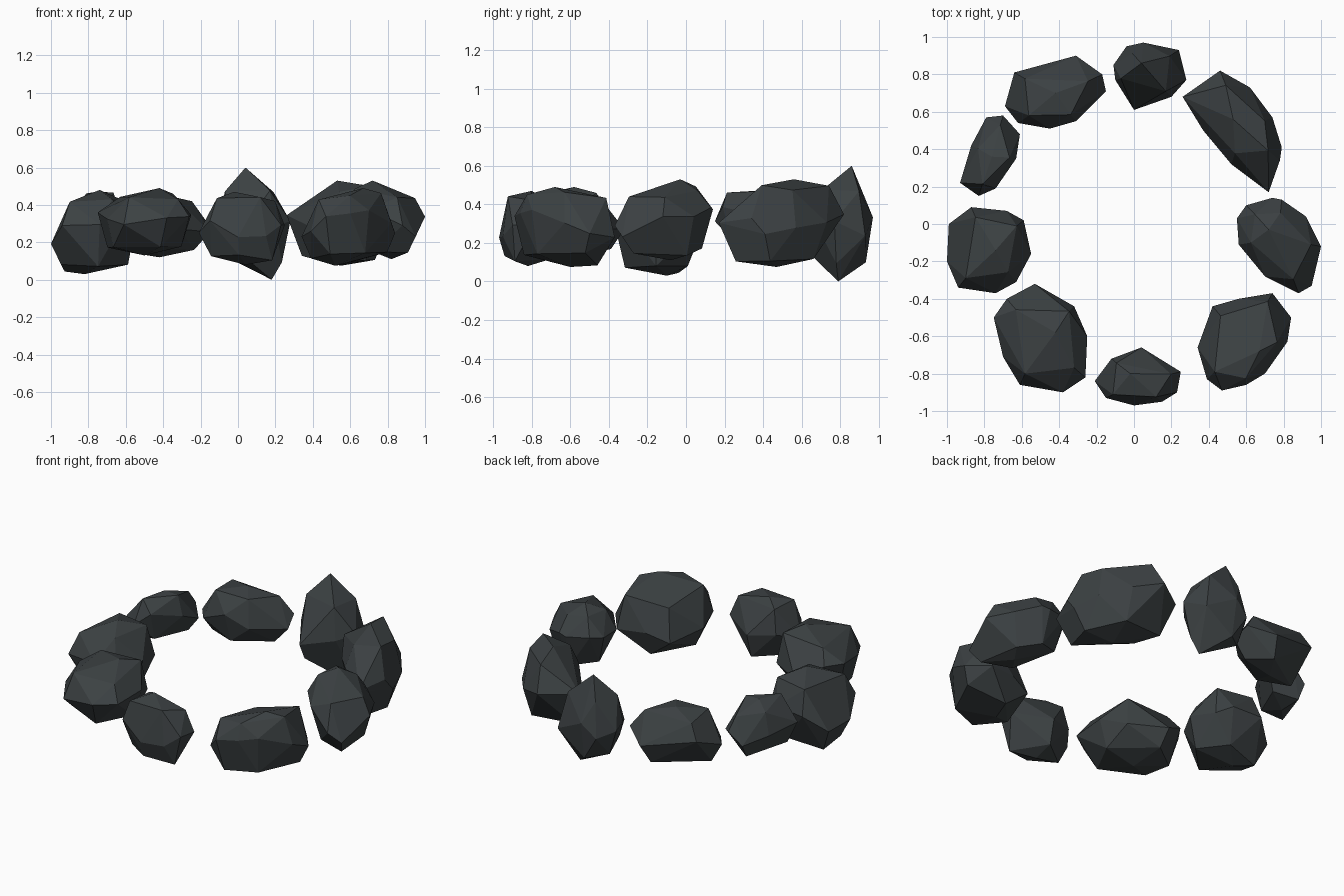
import bpy, bmesh, math, random

if "Cube" in bpy.data.objects:
    bpy.data.objects.remove(bpy.data.objects["Cube"])

mat = bpy.data.materials.new("dark_stone")
mat.diffuse_color = (0.045, 0.053, 0.056, 1)
mat.use_nodes = True
mat.node_tree.nodes["Principled BSDF"].inputs["Base Color"].default_value = mat.diffuse_color


def rock(name, outline, low, high, seed, spread=0.72, shoulder=0.82, tilt=(0, 0)):
    """Convex faceted stone: plan outline, low/high = bottom and top points."""
    rng = random.Random(seed)
    n = len(outline)
    cx = sum(p[0] for p in outline) / n
    cy = sum(p[1] for p in outline) / n
    mid, half = (low[2] + high[2]) / 2, (high[2] - low[2]) / 2
    bm = bmesh.new()

    def add(x, y, z):
        z += (x - cx) * tilt[0] + (y - cy) * tilt[1]
        bm.verts.new((x, y, min(max(z, low[2]), high[2])))

    # waist
    for i, (x, y) in enumerate(outline):
        add(x, y, mid + half * rng.uniform(-0.25, 0.3))
    # upper and lower shoulders, on alternating corners
    for i, (x, y) in enumerate(outline):
        s = spread + rng.uniform(-0.06, 0.08)
        side = 1 if i % 2 else -1
        z = mid + side * half * (shoulder + rng.uniform(-0.1, 0.08))
        add(cx + (x - cx) * s, cy + (y - cy) * s, z)
    bm.verts.new(low)
    bm.verts.new(high)
    res = bmesh.ops.convex_hull(bm, input=bm.verts)
    junk = {g for g in res["geom_interior"] + res["geom_unused"]
            if isinstance(g, bmesh.types.BMVert)}
    bmesh.ops.delete(bm, geom=list(junk), context='VERTS')
    bmesh.ops.dissolve_limit(bm, angle_limit=math.radians(9),
                             verts=bm.verts, edges=bm.edges)
    bmesh.ops.recalc_face_normals(bm, faces=bm.faces)
    me = bpy.data.meshes.new(name)
    bm.to_mesh(me)
    bm.free()
    me.materials.append(mat)
    bpy.context.collection.objects.link(bpy.data.objects.new(name, me))


# Front half of the ring
rock("stone_left",
     [(-.99, 0), (-.87, .09), (-.68, .07), (-.59, .02), (-.55, -.16),
      (-.63, -.31), (-.74, -.37), (-.94, -.34), (-1, -.2)],
     (-.82, -.1, .03), (-.74, -.14, .48), 1, 0.76, 0.8, (.1, -.05))
rock("stone_front_left",
     [(-.75, -.5), (-.68, -.4), (-.53, -.32), (-.32, -.44), (-.25, -.6),
      (-.26, -.82), (-.38, -.9), (-.61, -.86), (-.7, -.71)],
     (-.5, -.6, .13), (-.42, -.58, .49), 2, 0.77, 0.76)
rock("stone_front",
     [(-.21, -.84), (-.12, -.72), (.04, -.66), (.25, -.79), (.23, -.9),
      (.15, -.95), (0, -.97), (-.15, -.93)],
     (.04, -.82, .08), (-.02, -.8, .47), 3, 0.74)
rock("stone_front_right",
     [(.34, -.66), (.42, -.44), (.56, -.4), (.74, -.37), (.84, -.5),
      (.82, -.63), (.7, -.8), (.6, -.86), (.47, -.89), (.39, -.83)],
     (.52, -.6, .075), (.67, -.68, .49), 4, 0.78, 0.76, (.12, -.14))

# Back half of the ring
rock("stone_right",
     [(.55, .03), (.6, .1), (.74, .14), (.79, .13), (.92, .04),
      (1, -.12), (.95, -.33), (.88, -.37), (.7, -.28), (.56, -.11)],
     (.82, -.08, .11), (.72, -.03, .53), 5, 0.72, 0.76, (-.15, .05))
rock("stone_back_right",
     [(.26, .68), (.46, .82), (.62, .73), (.74, .57), (.79, .41),
      (.78, .34), (.72, .17), (.52, .32), (.37, .5)],
     (.55, .47, .075), (.53, .56, .53), 6, 0.7)
rock("stone_back",
     [(-.11, .85), (-.04, .95), (.05, .97), (.24, .93), (.28, .77),
      (.2, .68), (0, .61), (-.1, .77)],
     (.18, .79, 0), (.04, .86, .6), 7, 0.76, 0.62)
rock("stone_back_left",
     [(-.69, .63), (-.64, .81), (-.31, .9), (-.17, .8), (-.15, .71),
      (-.31, .55), (-.45, .51), (-.62, .54)],
     (-.42, .7, .12), (-.42, .7, .46), 8, 0.74)
rock("stone_left_back",
     [(-.93, .22), (-.87, .42), (-.79, .57), (-.7, .58), (-.61, .48),
      (-.63, .35), (-.74, .19), (-.83, .15)],
     (-.78, .38, .17), (-.76, .36, .47), 9, 0.72, 0.8, (.15, -.15))
